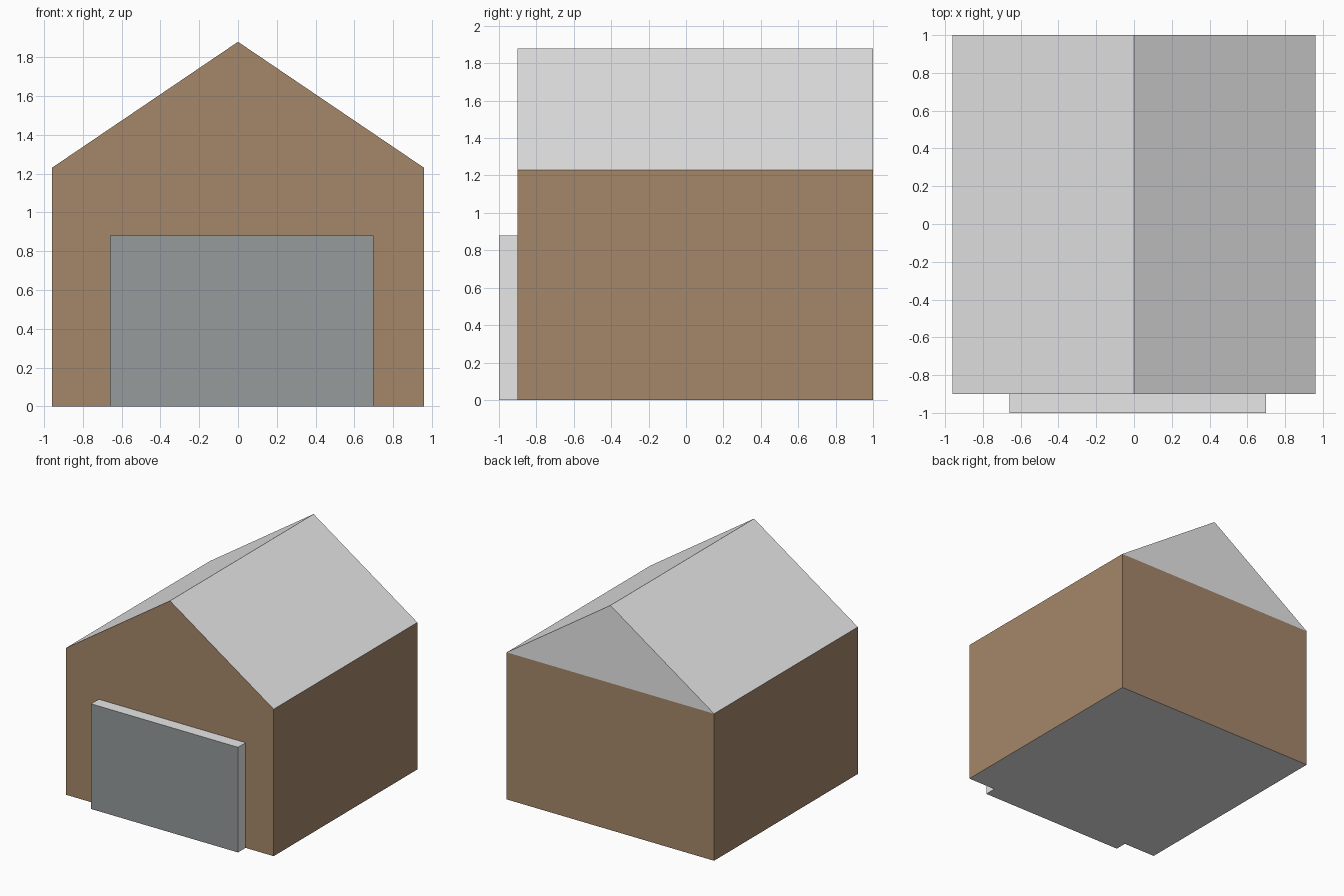
import bpy, bmesh
from mathutils import Vector

if "Cube" in bpy.data.objects:
    bpy.data.objects.remove(bpy.data.objects["Cube"])


def material(name, rgb):
    """Flat material from an sRGB colour (0-255)."""
    m = bpy.data.materials.new(name)
    lin = [((c / 255 + 0.055) / 1.055) ** 2.4 for c in rgb]
    m.diffuse_color = (*lin, 1)
    m.use_nodes = True
    m.node_tree.nodes["Principled BSDF"].inputs["Base Color"].default_value = m.diffuse_color
    return m


BROWN = material("brown wall", (165, 135, 106))
GREY = material("light grey", (231, 231, 231))
DOOR = material("blue grey door", (150, 155, 155))


def prism(name, profile, y0, y1, mats, rule):
    """Extrude an xz profile from y0 to y1; rule(normal) gives a material slot, or None to leave a side open."""
    bm = bmesh.new()
    face = bm.faces.new([bm.verts.new((x, y0, z)) for x, z in profile])
    ext = bmesh.ops.extrude_face_region(bm, geom=[face], use_keep_orig=True)
    verts = [v for v in ext["geom"] if isinstance(v, bmesh.types.BMVert)]
    bmesh.ops.translate(bm, verts=verts, vec=Vector((0, y1 - y0, 0)))
    bmesh.ops.recalc_face_normals(bm, faces=bm.faces)
    hidden = []
    for f in bm.faces:
        slot = rule(f.normal)
        if slot is None:
            hidden.append(f)
        else:
            f.material_index = slot
    bmesh.ops.delete(bm, geom=hidden, context="FACES")
    me = bpy.data.meshes.new(name)
    bm.to_mesh(me)
    bm.free()
    for m in mats:
        me.materials.append(m)
    ob = bpy.data.objects.new(name, me)
    bpy.context.collection.objects.link(ob)
    return ob


W, EAVE, RIDGE = 0.96, 1.23, 1.88
FRONT, BACK = -0.9, 1.0

# Brown walls with a grey floor, open under the roof
prism("walls", [(-W, 0), (W, 0), (W, EAVE), (-W, EAVE)], FRONT, BACK, [BROWN, GREY],
      lambda n: None if n.z > 0.9 else int(n.z < -0.9))

# Gable roof: brown front gable, grey slopes and back gable
prism("roof", [(-W, EAVE), (W, EAVE), (0, RIDGE)], FRONT, BACK, [BROWN, GREY],
      lambda n: None if n.z < -0.9 else int(n.y > -0.9))

# Garage door slab: blue grey front, light grey edges, open against the wall
prism("garage_door", [(-0.66, 0), (0.70, 0), (0.70, 0.88), (-0.66, 0.88)], -1.0, FRONT, [DOOR, GREY],
      lambda n: None if n.y > 0.9 else int(n.y > -0.9))
